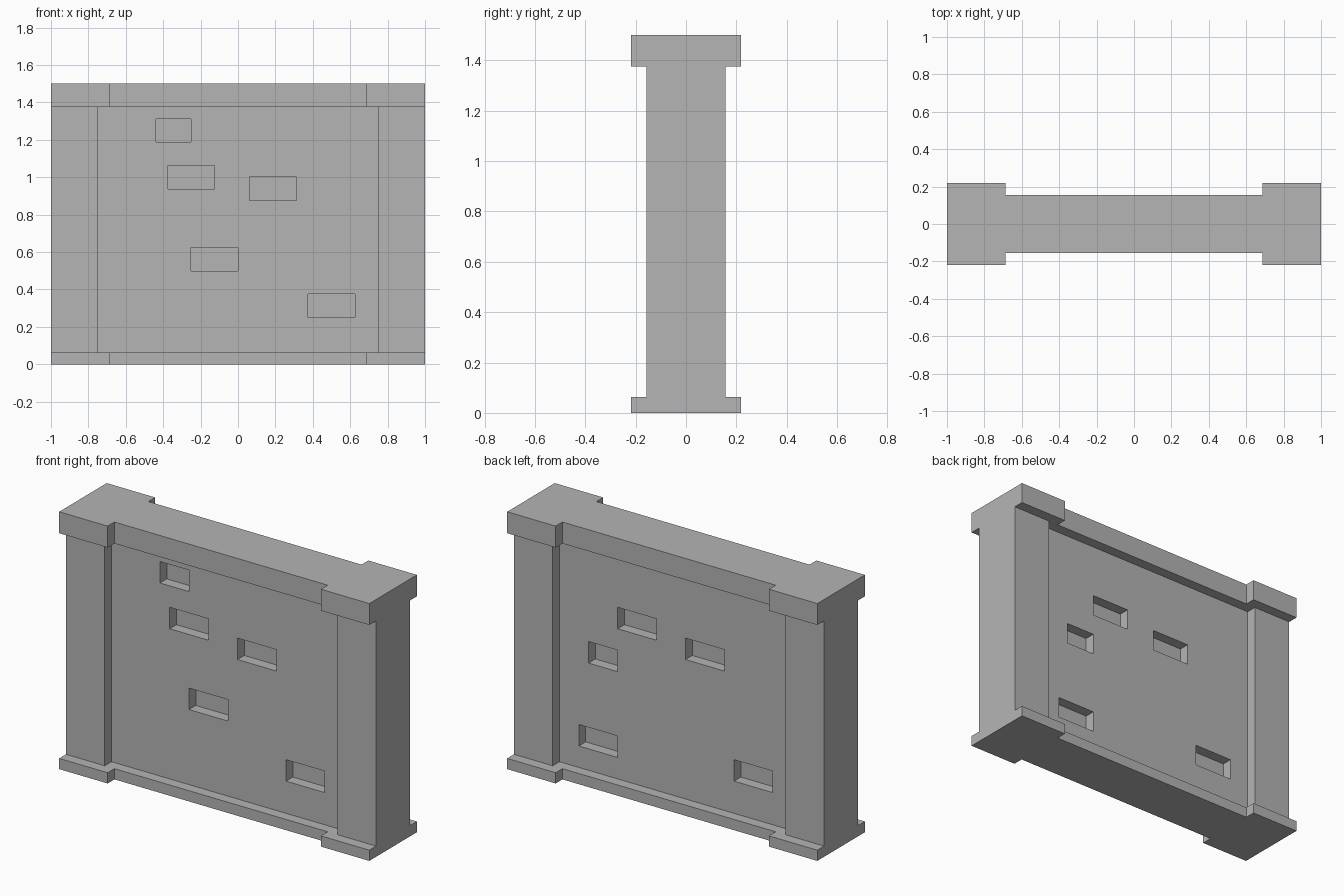
import bpy
import bmesh
from mathutils import Vector

default = bpy.data.objects.get("Cube")
if default:
    bpy.data.objects.remove(default, do_unlink=True)

U = 1 / 16                      # the wall is laid out on a sixteenth grid
BASE_TOP, CAP_BOTTOM, TOP = U, 22 * U, 24 * U
PANEL_Y, PILLAR_Y, CAP_Y = 1.5 * U, 2.5 * U, 3.5 * U
PILLAR_X, STEP_X = 12 * U, 11 * U

stone = bpy.data.materials.new("grey stone")
stone.use_nodes = True
grey = (0.46, 0.46, 0.46, 1)
stone.diffuse_color = grey
stone.node_tree.nodes["Principled BSDF"].inputs["Base Color"].default_value = grey


def add_box(bm, lo, hi):
    lo, hi = Vector(lo), Vector(hi)
    verts = bmesh.ops.create_cube(bm, size=1)["verts"]
    bmesh.ops.scale(bm, vec=hi - lo, verts=verts)
    bmesh.ops.translate(bm, vec=(lo + hi) / 2, verts=verts)


def finish(name, bm):
    bmesh.ops.recalc_face_normals(bm, faces=bm.faces)
    mesh = bpy.data.meshes.new(name)
    bm.to_mesh(mesh)
    bm.free()
    mesh.materials.append(stone)
    obj = bpy.data.objects.new(name, mesh)
    bpy.context.collection.objects.link(obj)
    return obj


def box(name, lo, hi):
    bm = bmesh.new()
    add_box(bm, lo, hi)
    return finish(name, bm)


def slab(name, z0, z1):
    """Horizontal slab with wider blocks over both pillars."""
    quarter = [(1, 0), (1, CAP_Y), (STEP_X, CAP_Y), (STEP_X, PILLAR_Y)]
    right = [(x, -y) for x, y in reversed(quarter[1:])] + quarter[1:]
    outline = right + [(-x, -y) for x, y in right]
    bm = bmesh.new()
    face = bm.faces.new([bm.verts.new((x, y, z0)) for x, y in outline])
    top = bmesh.ops.extrude_face_region(bm, geom=[face])["geom"]
    bmesh.ops.translate(bm, vec=(0, 0, z1 - z0),
                        verts=[v for v in top if isinstance(v, bmesh.types.BMVert)])
    return finish(name, bm)


# Base, coping and end pillars
slab("base", 0, BASE_TOP)
slab("coping", CAP_BOTTOM, TOP)
for name, x0, x1 in (("left_pillar", PILLAR_X, 1), ("right_pillar", -1, -PILLAR_X)):
    box(name, (x0, -PILLAR_Y, BASE_TOP), (x1, PILLAR_Y, CAP_BOTTOM))

# Thin panel between the pillars
panel = box("wall_panel", (-PILLAR_X, -PANEL_Y, BASE_TOP), (PILLAR_X, PANEL_Y, CAP_BOTTOM))

# Missing bricks: start x, start z, width, in grid steps
front_bricks = [(-7, 19, 3), (-6, 15, 4), (1, 14, 4), (-4, 8, 4), (6, 4, 4)]
back_bricks = [(2, 15, 4), (6, 11, 3), (-5, 14, 4), (6, 3, 4), (-10, 4, 4)]
bm = bmesh.new()
for bricks, y0, y1 in ((front_bricks, -0.2, -U / 2), (back_bricks, U / 2, 0.2)):
    for x, z, w in bricks:
        add_box(bm, (x * U, y0, z * U), ((x + w) * U, y1, (z + 2) * U))
cutter = finish("brick_cutter", bm)
cutter.hide_render = True

# Cut the recesses, then drop the cutter
cut = panel.modifiers.new("brick_recesses", 'BOOLEAN')
cut.operation = 'DIFFERENCE'
cut.solver = 'EXACT'
cut.object = cutter
bpy.context.view_layer.objects.active = panel
bpy.ops.object.modifier_apply(modifier=cut.name)
bpy.data.objects.remove(cutter, do_unlink=True)
